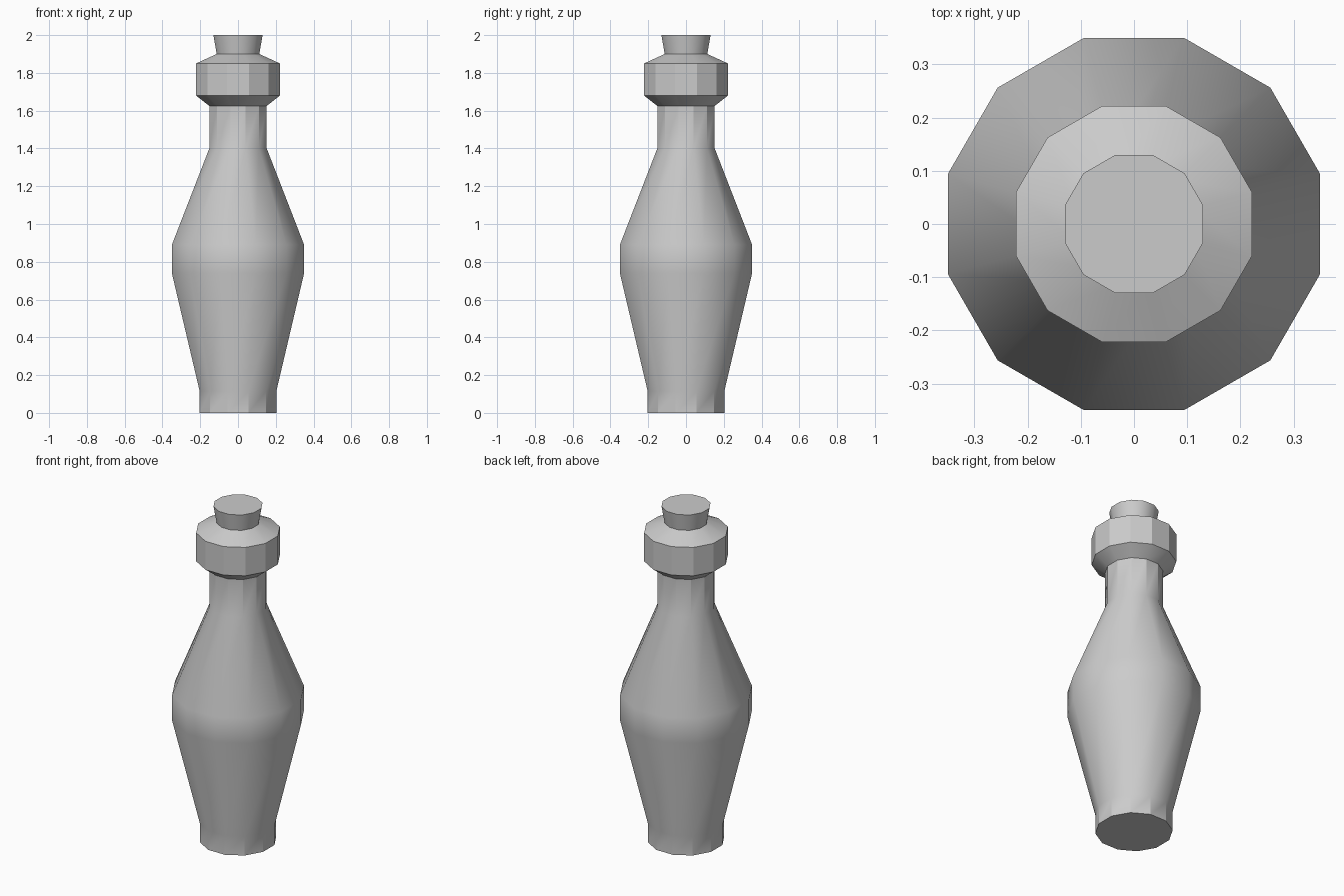
import bpy, bmesh, math

cube = bpy.data.objects.get("Cube")
if cube:
    bpy.data.objects.remove(cube, do_unlink=True)

SIDES = 12

grey = bpy.data.materials.new("plain_grey")
grey.use_nodes = True
grey.diffuse_color = (0.6, 0.6, 0.6, 1)
grey.node_tree.nodes["Principled BSDF"].inputs["Base Color"].default_value = grey.diffuse_color


def lathe(name, profile, cap_bottom=False, cap_top=False):
    """Twelve-sided turned part from (half width across flats, height) points."""
    bm = bmesh.new()
    rings = []
    for half_width, z in profile:
        r = half_width / math.cos(math.pi / SIDES)
        angles = [(i + 0.5) * math.tau / SIDES for i in range(SIDES)]
        rings.append([bm.verts.new((r * math.cos(a), r * math.sin(a), z)) for a in angles])
    for low, high in zip(rings, rings[1:]):
        for i in range(SIDES):
            j = (i + 1) % SIDES
            bm.faces.new((low[i], low[j], high[j], high[i]))
    if cap_bottom:
        bm.faces.new(rings[0][::-1])
    if cap_top:
        bm.faces.new(rings[-1])
    mesh = bpy.data.meshes.new(name)
    bm.to_mesh(mesh)
    bm.free()
    mesh.materials.append(grey)
    obj = bpy.data.objects.new(name, mesh)
    bpy.context.collection.objects.link(obj)
    bpy.ops.object.select_all(action='DESELECT')
    obj.select_set(True)
    bpy.context.view_layer.objects.active = obj
    # Tapered sides blend smoothly, upright bands stay faceted
    bpy.ops.object.shade_smooth_by_angle(angle=math.radians(29.9))
    return obj


# Foot, tapered belly, shoulder and neck
lathe("bottle_body", [(0.203, 0), (0.203, 0.115), (0.35, 0.74), (0.35, 0.89),
                      (0.152, 1.40), (0.152, 1.625)], cap_bottom=True)

# Wide lip around the neck
lathe("bottle_lip", [(0.152, 1.625), (0.222, 1.68), (0.222, 1.85), (0.113, 1.90)])

# Flared stopper
lathe("stopper", [(0.113, 1.90), (0.13, 2.0)], cap_top=True)
